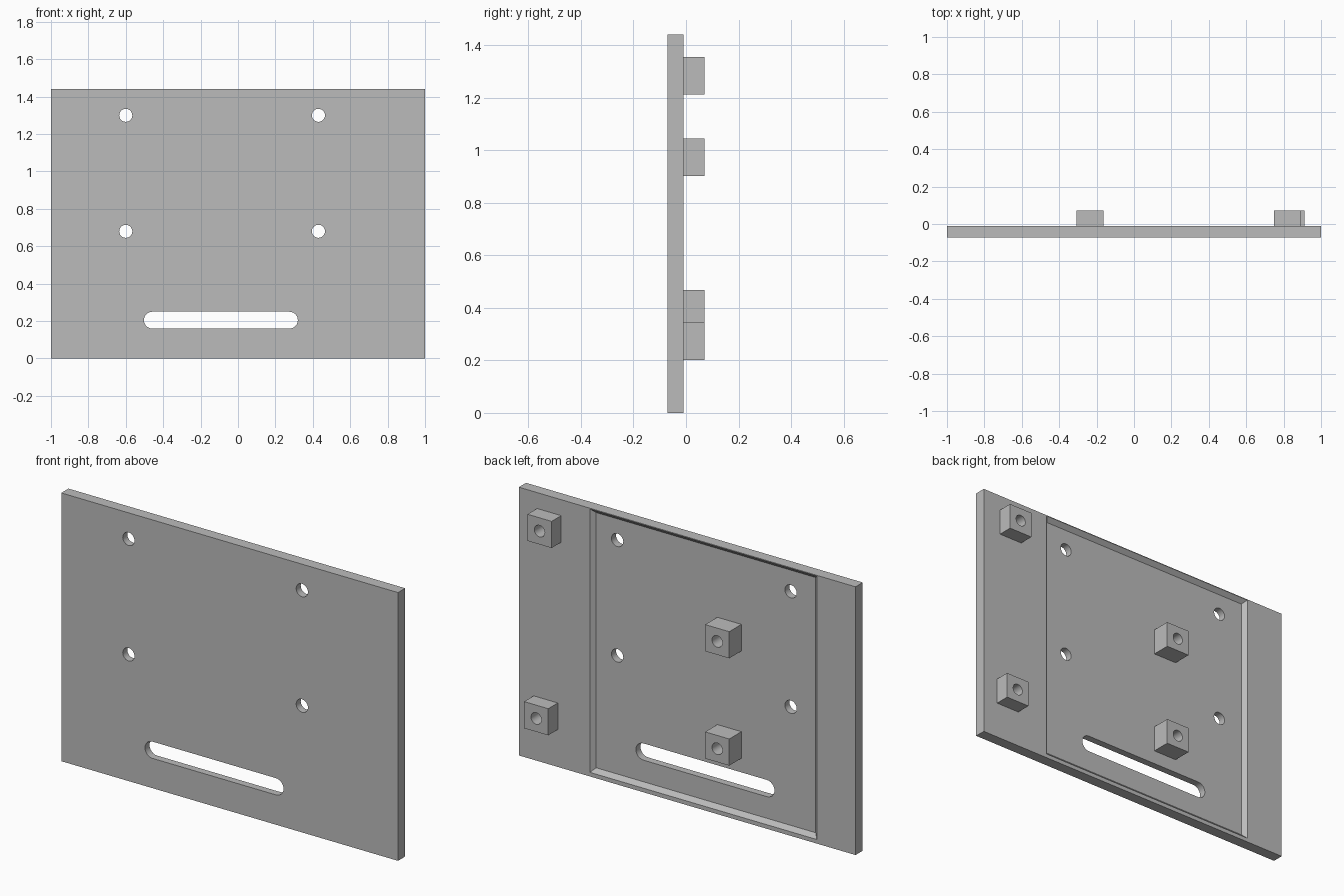
import bpy, bmesh, math
from mathutils import Vector

old = bpy.data.objects.get("Cube")
if old:
    bpy.data.objects.remove(old, do_unlink=True)

FRONT, BACK, TIP = -0.071, -0.01, 0.071   # y of plate front, plate back, boss ends
HEIGHT = 1.44
DEPTH = 0.022                             # recess depth, with sloping sides
FLOOR = BACK - DEPTH

grey = bpy.data.materials.new("plain_grey")
grey.use_nodes = True
colour = (0.5, 0.5, 0.5, 1)
grey.diffuse_color = colour
grey.node_tree.nodes["Principled BSDF"].inputs["Base Color"].default_value = colour


def loft(name, rings):
    """Closed solid through two outlines given as (y, [(x, z), ...])."""
    bm = bmesh.new()
    a, b = [[bm.verts.new((x, y, z)) for x, z in pts] for y, pts in rings]
    bm.faces.new(a)
    bm.faces.new(b)
    n = len(a)
    for i in range(n):
        j = (i + 1) % n
        bm.faces.new((a[i], a[j], b[j], b[i]))
    bmesh.ops.recalc_face_normals(bm, faces=bm.faces)
    mesh = bpy.data.meshes.new(name)
    bm.to_mesh(mesh)
    bm.free()
    mesh.materials.append(grey)
    obj = bpy.data.objects.new(name, mesh)
    bpy.context.collection.objects.link(obj)
    return obj


def rect(x0, x1, z0, z1, inset=0):
    return [(x0 + inset, z0 + inset), (x1 - inset, z0 + inset),
            (x1 - inset, z1 - inset), (x0 + inset, z1 - inset)]


def stadium(x0, x1, z, r, steps=12):
    """Round-ended outline; a circle when both centres coincide."""
    pts = []
    for cx, start in ((x1, -math.pi / 2), (x0, math.pi / 2)):
        for i in range(steps + (x0 != x1)):
            t = start + math.pi * i / steps
            pts.append((cx + r * math.cos(t), z + r * math.sin(t)))
    return pts


def prism(name, pts, y0, y1):
    return loft(name, [(y0, pts), (y1, pts)])


def cut(obj, cutter):
    cutter.hide_render = True
    mod = obj.modifiers.new("cut", 'BOOLEAN')
    mod.operation = 'DIFFERENCE'
    mod.solver = 'EXACT'
    mod.object = cutter
    bpy.context.view_layer.objects.active = obj
    bpy.ops.object.modifier_apply(modifier=mod.name)
    bpy.data.objects.remove(cutter, do_unlink=True)


# Plate with a shallow recess on the back, sides sloping at 45 degrees
plate = prism("plate", rect(-1, 1, 0, HEIGHT), FRONT, BACK)
area = (-0.77, 0.578, 0.022, 1.436)
over = 0.01
cut(plate, loft("recess_cutter", [(FLOOR, rect(*area, DEPTH)),
                                  (BACK + over, rect(*area, -over))]))

# Four screw holes and the long slot
for x in (-0.6, 0.43):
    for z in (0.68, 1.3):
        cut(plate, prism("hole_cutter", stadium(x, x, z, 0.035), -0.2, 0.2))
cut(plate, prism("slot_cutter", stadium(-0.458, 0.275, 0.205, 0.045), -0.2, 0.2))

# Square bosses on the back, each with a blind hole
HALF = 0.0715
bosses = {
    "upper_left_boss": (0.82, 1.283, BACK),
    "lower_left_boss": (0.84, 0.272, BACK),
    "upper_middle_boss": (-0.235, 0.973, FLOOR),
    "lower_middle_boss": (-0.235, 0.397, FLOOR),
}
for name, (x, z, base) in bosses.items():
    boss = prism(name, rect(x - HALF, x + HALF, z - HALF, z + HALF), base - 0.005, TIP)
    cut(boss, prism("bore_cutter", stadium(x, x, z, 0.031), base + 0.002, 0.2))

# Smooth the round walls, keep the edges sharp
bpy.ops.object.select_all(action='DESELECT')
for obj in [plate] + [bpy.data.objects[n] for n in bosses]:
    obj.select_set(True)
bpy.context.view_layer.objects.active = plate
bpy.ops.object.shade_smooth_by_angle(angle=math.radians(30))
